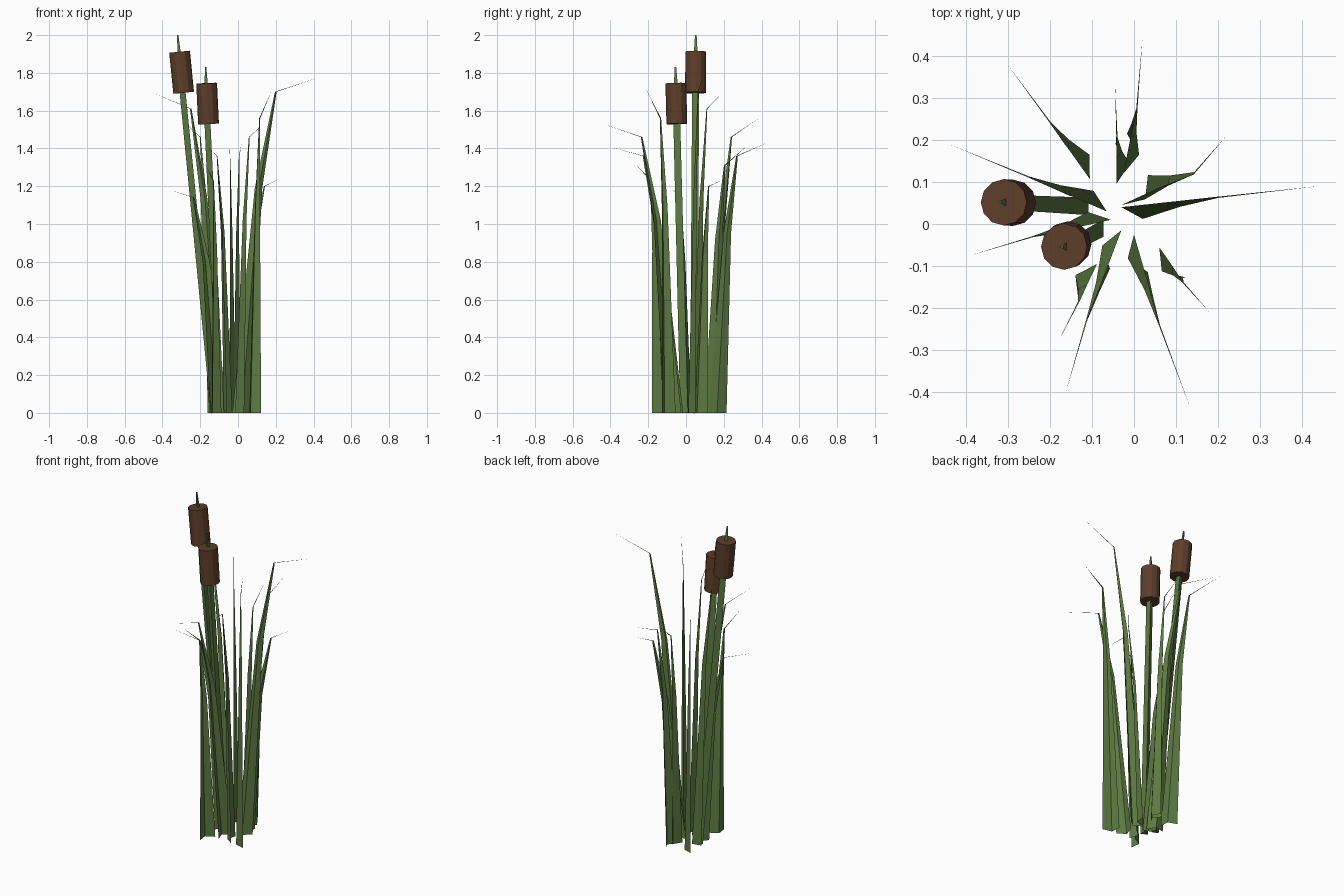
import bpy, math
from mathutils import Vector

if "Cube" in bpy.data.objects:
    bpy.data.objects.remove(bpy.data.objects["Cube"])


def material(name, rgb):
    m = bpy.data.materials.new(name)
    m.diffuse_color = (*rgb, 1)
    m.use_nodes = True
    m.node_tree.nodes["Principled BSDF"].inputs["Base Color"].default_value = m.diffuse_color
    return m


green = material("leaf_green", (0.11, 0.20, 0.055))
brown = material("seed_brown", (0.11, 0.048, 0.022))


def add_mesh(name, verts, faces, mat):
    me = bpy.data.meshes.new(name)
    me.from_pydata(verts, [], faces)
    me.materials.append(mat)
    ob = bpy.data.objects.new(name, me)
    bpy.context.collection.objects.link(ob)
    return ob


def leaf(name, root, bend, tip):
    """Folded V-shaped blade, set edge-on to the clump centre, with a kinked point."""
    bend, tip = Vector(bend), Vector(tip)
    out = (tip - bend)
    out.z = 0
    out.normalize()
    side = Vector((out.y, -out.x, 0))
    base = Vector((*root, 0)) + out * 0.0475
    mid = base.lerp(bend, 0.5)
    mid.z = bend.z * 0.7
    verts = []
    for c, s in ((base, 1), (mid, 0.42), (bend, 0.09)):
        verts += [c - out * 0.0475 * s, c + side * 0.033 * s, c + out * 0.0475 * s]
    verts.append(tip)
    faces = [(r + i, r + i + 1, r + i + 4, r + i + 3) for r in (0, 3) for i in (0, 1)]
    faces += [(6, 7, 9), (7, 8, 9)]
    add_mesh(name, verts, faces, green)


def tube(name, rings, sides, mat, turn=0.0):
    """Capped flat-sided tube through (centre, radius) rings."""
    axis = (rings[-1][0] - rings[0][0]).normalized()
    u = Vector((0, 1, 0)).cross(axis).normalized()
    v = axis.cross(u)
    verts = []
    for c, r in rings:
        for i in range(sides):
            a = turn + 2 * math.pi * i / sides
            verts.append(c + (u * math.cos(a) + v * math.sin(a)) * r)
    n = len(rings)
    faces = [(k * sides + i, k * sides + (i + 1) % sides,
              (k + 1) * sides + (i + 1) % sides, (k + 1) * sides + i)
             for k in range(n - 1) for i in range(sides)]
    faces += [tuple(reversed(range(sides))), tuple(range((n - 1) * sides, n * sides))]
    add_mesh(name, verts, faces, mat)


# Leaves: root, bend, tip
leaves = [
    ((-.03, .04), (.20, .065, 1.70), (.44, .09, 1.78)),
    ((.06, -.055), (.115, -.135, 1.56), (.18, -.21, 1.71)),
    ((0, -.025), (.06, -.235, 1.46), (.135, -.44, 1.53)),
    ((-.03, -.015), (-.11, -.225, 1.36), (-.165, -.41, 1.41)),
    ((-.088, -.095), (-.13, -.185, 1.23), (-.18, -.28, 1.33)),
    ((-.055, .01), (-.235, -.03, 1.14), (-.39, -.075, 1.19)),
    ((-.065, .03), (-.25, .11, 1.61), (-.44, .19, 1.69)),
    ((-.105, .107), (-.20, .24, 1.46), (-.305, .385, 1.56)),
    ((-.042, .095), (-.042, .205, 1.31), (-.045, .33, 1.42)),
    ((-.025, .12), (.005, .27, 1.36), (.02, .44, 1.435)),
    ((-.03, .045), (.14, .12, 1.20), (.22, .21, 1.24)),
]
for i, spec in enumerate(leaves):
    leaf(f"leaf_{i + 1}", *spec)

# Stems with seed heads: base, tip, head bottom z, head top z
stalks = [
    ((-.12, .042, 0), (-.318, .052, 2.0), 1.695, 1.912),
    ((-.085, -.01, 0), (-.17, -.056, 1.83), 1.53, 1.745),
]
for i, (a, b, z0, z1) in enumerate(stalks):
    a, b = Vector(a), Vector(b)
    low, high = a.lerp(b, z0 / b.z), a.lerp(b, z1 / b.z)
    tube(f"stem_{i + 1}", [(a, .024), (low, .021), (high, .011), (b, .005)], 3, green, math.pi)
    tube(f"seed_head_{i + 1}", [(low, .055), (high, .055)], 12, brown)
